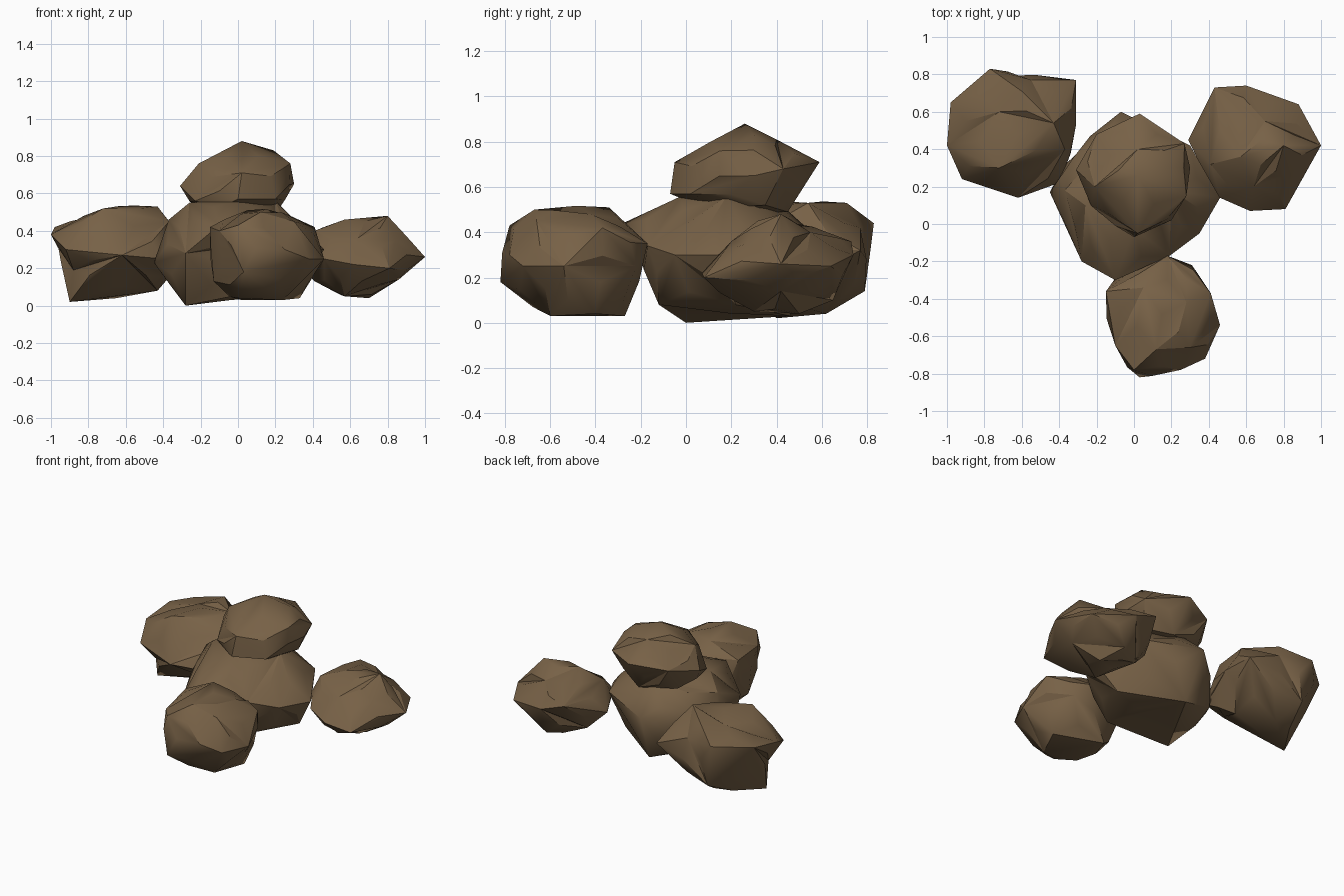
import bpy, bmesh, math
from mathutils import Vector

stone = bpy.data.materials.new("brown_stone")
stone.diffuse_color = (0.185, 0.12, 0.062, 1)


def rock(name, centre, radii, corners):
    """Faceted boulder: corners are joined as a hull around the centre, then set to true depth,
    so both bumps and dents are kept. Large facets bulge slightly."""
    bm = bmesh.new()
    place = {}
    for p in corners:
        d = Vector([(p[i] - centre[i]) / radii[i] for i in range(3)])
        place[bm.verts.new(d.normalized())] = p
    bmesh.ops.convex_hull(bm, input=list(bm.verts))
    for v in bm.verts:
        v.co = place[v]
    bmesh.ops.recalc_face_normals(bm, faces=bm.faces)
    bm.normal_update()
    big = [f for f in bm.faces if f.calc_area() > 0.02 and f.calc_center_median().z > 0.06]
    bmesh.ops.poke(bm, faces=big, offset=0.02)
    me = bpy.data.meshes.new(name)
    bm.to_mesh(me)
    bm.free()
    me.materials.append(stone)
    ob = bpy.data.objects.new(name, me)
    bpy.context.collection.objects.link(ob)
    bpy.ops.object.select_all(action='DESELECT')
    ob.select_set(True)
    bpy.context.view_layer.objects.active = ob
    bpy.ops.object.shade_smooth_by_angle(angle=math.radians(30))


# large boulder in the middle
rock("middle_rock", (0, .14, .28), (.42, .42, .27), [
    (-.45, .17, .23), (-.37, .18, .46), (-.26, .10, .55), (.20, .18, .56),
    (-.10, -.30, .43), (-.28, -.20, .28), (-.28, 0, 0), (-.04, .46, .03),
    (.12, -.12, .08), (.46, .14, .30), (.35, -.05, .30), (-.07, .60, .36),
    (.30, .42, .38), (0, -.02, .56), (.19, -.17, .34), (-.32, .36, .38),
    (.32, .22, .08), (-.30, .38, .12), (-.05, .40, .54)])

# boulder at the back left, with a spur underneath and a dent on top
rock("left_rock", (-.66, .48, .28), (.33, .33, .25), [
    (-.98, .65, .42), (-.77, .83, .44), (-.55, .77, .42), (-.31, .77, .32),
    (-.31, .53, .33), (-.37, .40, .45), (-.40, .22, .25), (-.62, .14, .27),
    (-.92, .24, .30), (-1, .42, .38), (-.90, .40, .02), (-.72, .30, .52),
    (-.43, .54, .53), (-.65, .62, .04), (-.43, .48, .08), (-.72, .60, .49),
    (-.72, .79, .14), (-.60, .71, .53), (-.88, .35, .19), (-.37, .38, .15)])

# boulder at the back right, with pointed tips
rock("right_rock", (.61, .41, .26), (.31, .32, .20), [
    (.80, .42, .48), (1, .42, .26), (.88, .64, .25), (.81, .08, .20),
    (.62, .07, .22), (.43, .73, .36), (.60, .74, .30), (.57, .36, .46),
    (.41, .32, .40), (.70, .50, .04), (.46, .14, .25), (.57, .30, .05),
    (.29, .45, .25), (.84, .27, .35), (.86, .42, .14), (.70, .55, .40),
    (.41, .50, .13), (.62, .65, .10), (.64, .20, .36)])

# boulder at the front
rock("front_rock", (.155, -.50, .27), (.30, .32, .24), [
    (.03, -.82, .18), (0, -.78, .43), (.12, -.67, .50), (.05, -.34, .51),
    (.28, -.42, .48), (.18, -.17, .35), (.46, -.54, .25), (.38, -.72, .25),
    (.41, -.37, .42), (.33, -.40, .04), (.24, -.60, .03), (.02, -.27, .03),
    (-.15, -.36, .42), (-.13, -.50, .13), (-.10, -.65, .40), (.25, -.78, .30),
    (.31, -.22, .25), (-.10, -.29, .22), (.30, -.66, .45), (0, -.56, .04)])

# flatter boulder resting on top
rock("top_rock", (0, .26, .66), (.28, .31, .17), [
    (.02, .26, .88), (.03, .59, .71), (0, -.07, .57), (.02, -.05, .71),
    (-.31, .29, .64), (.30, .30, .65), (.28, .15, .76), (.19, .30, .83),
    (-.21, .20, .76), (.27, .43, .68), (.05, .45, .49), (0, .10, .50),
    (-.20, .48, .68), (.20, .02, .57), (-.23, .10, .56), (.22, .35, .52),
    (-.20, .38, .52), (.02, .40, .81)])
